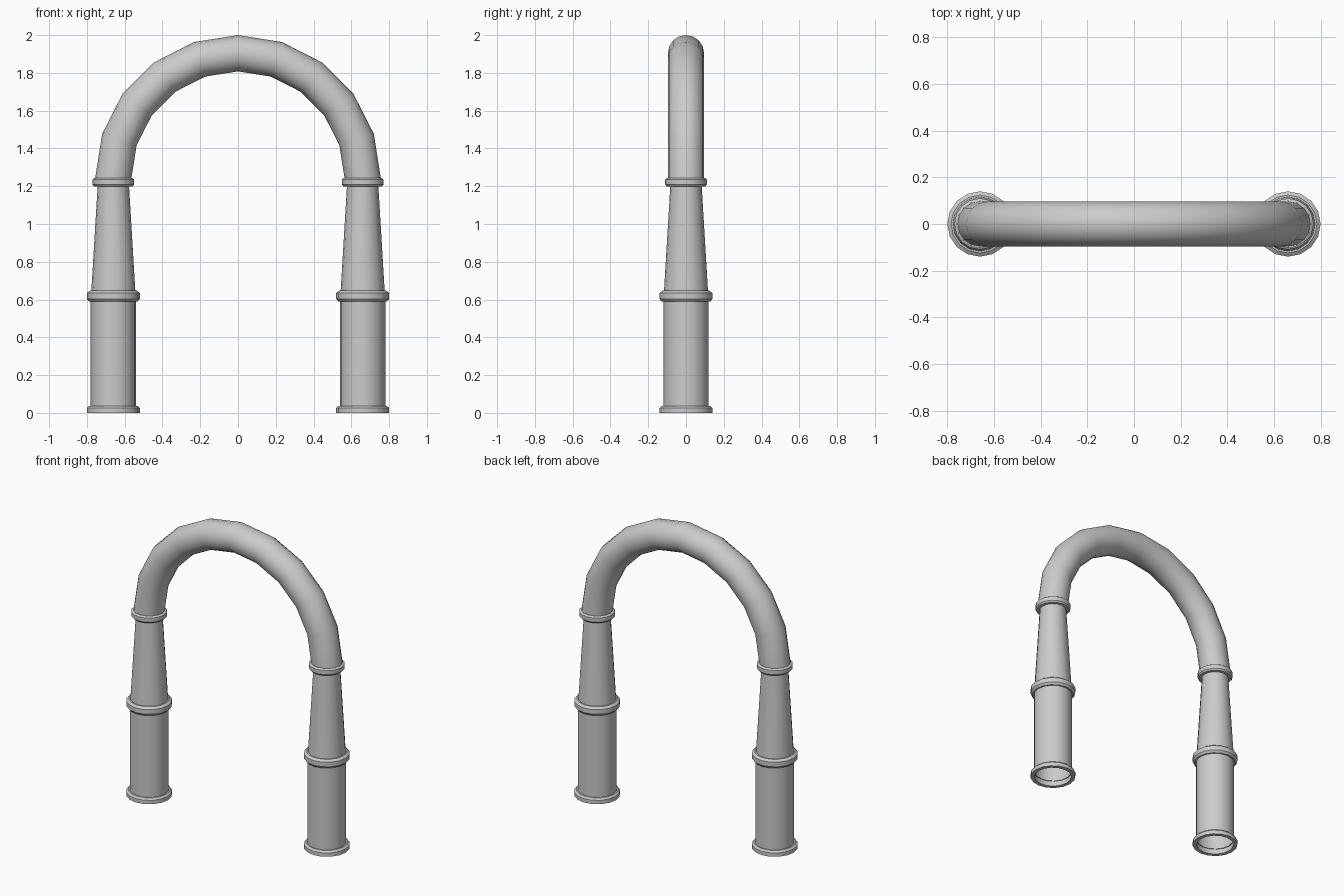
import bpy
from math import sin, cos, pi, radians

if "Cube" in bpy.data.objects:
    bpy.data.objects.remove(bpy.data.objects["Cube"])

SIDES = 16
LEG_X = 0.66       # leg axis, also the arch radius
SPRING_Z = 1.244   # height of the arch centre


def skin(name, rings, mirror=False):
    """Join equal rings of points with quads, smooth-shaded with sharp edges."""
    verts = [p for ring in rings for p in ring]
    faces = []
    for r in range(len(rings) - 1):
        for i in range(SIDES):
            j = (i + 1) % SIDES
            a, b = r * SIDES, (r + 1) * SIDES
            faces.append((a + i, a + j, b + j, b + i))
    mesh = bpy.data.meshes.new(name)
    mesh.from_pydata(verts, [], faces)
    obj = bpy.data.objects.new(name, mesh)
    bpy.context.collection.objects.link(obj)
    if mirror:
        obj.modifiers.new("mirror", "MIRROR")
    bpy.ops.object.select_all(action="DESELECT")
    obj.select_set(True)
    bpy.context.view_layer.objects.active = obj
    bpy.ops.object.shade_smooth_by_angle(angle=radians(35))
    return obj


def turned(name, profile):
    """Revolve a (radius, height) profile around the leg axis, on both legs."""
    angles = [2 * pi * i / SIDES for i in range(SIDES)]
    skin(name, [[(LEG_X + r * cos(a), r * sin(a), z) for a in angles]
                for r, z in profile], mirror=True)


# Legs: open lower tube and tapered upper tube
turned("lower_shaft", [(0.12, 0.0), (0.12, 0.61)])
turned("tapered_shaft", [(0.118, 0.62), (0.082, 1.22)])

# Collars, bevelled
turned("base_collar", [(0.115, 0.0), (0.14, 0.0), (0.14, 0.026),
                       (0.128, 0.037), (0.115, 0.037)])
turned("middle_collar", [(0.115, 0.59), (0.129, 0.59), (0.14, 0.604),
                         (0.14, 0.635), (0.124, 0.647), (0.11, 0.647)])
turned("upper_collar", [(0.078, 1.199), (0.102, 1.199), (0.11, 1.209),
                        (0.11, 1.236), (0.1, 1.243), (0.08, 1.243)])

# Arch: a tube swept through ten straight segments
TUBE_R = 0.096
arch_rings = []
for k in range(11):
    t = pi * (1 - k / 10)
    ring = []
    for i in range(SIDES):
        a = 2 * pi * i / SIDES
        d = LEG_X + TUBE_R * cos(a)
        ring.append((d * cos(t), -TUBE_R * sin(a), SPRING_Z + d * sin(t)))
    arch_rings.append(ring)
arch = skin("arch_tube", arch_rings)
arch.data.shade_smooth()
